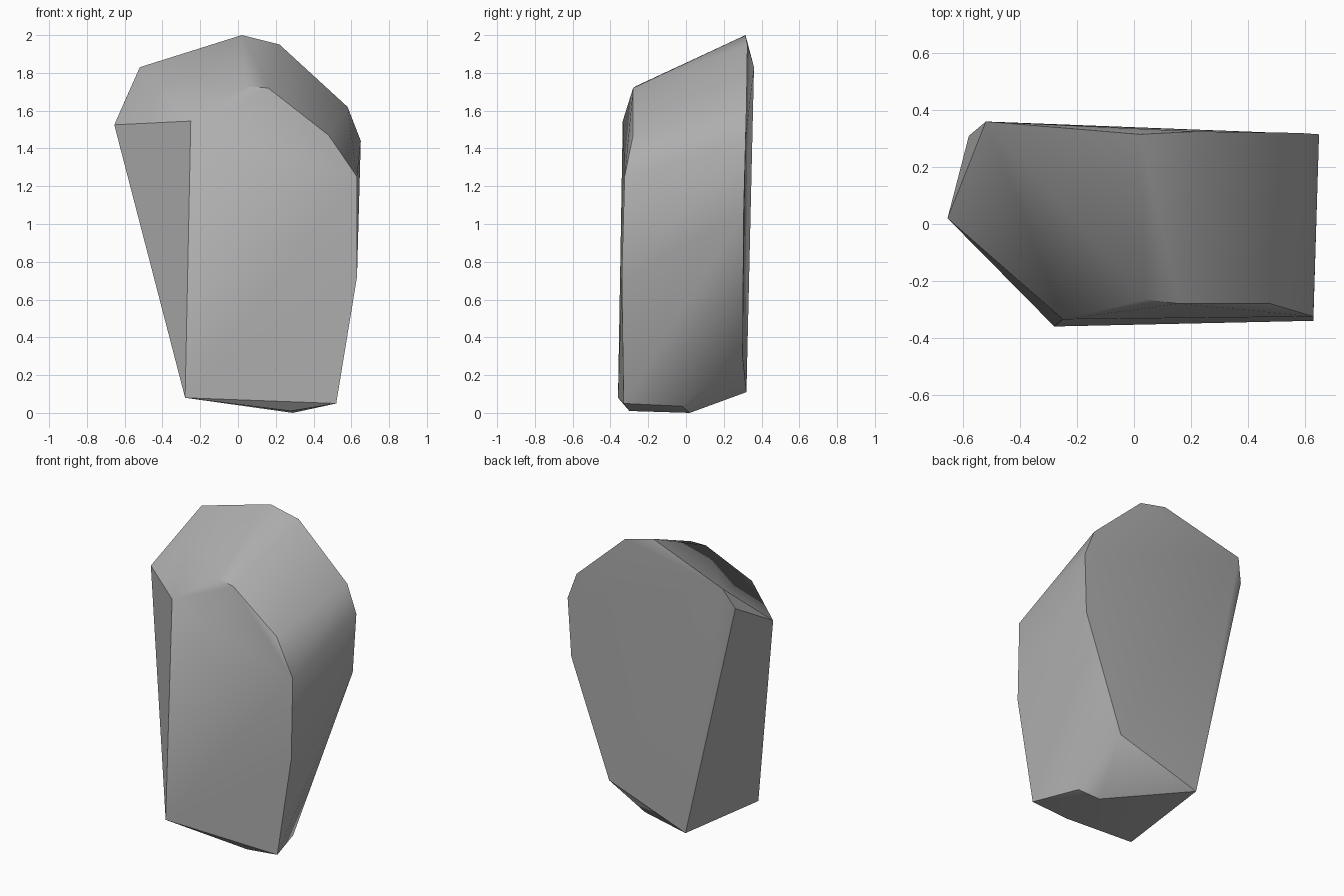
import bpy
import bmesh
import math

# Remove only the default cube
default_cube = bpy.data.objects.get("Cube")
if default_cube:
    bpy.data.objects.remove(default_cube, do_unlink=True)


def make_material(name, colour):
    material = bpy.data.materials.new(name)
    material.use_nodes = True
    material.diffuse_color = colour
    shader = material.node_tree.nodes["Principled BSDF"]
    shader.inputs["Base Color"].default_value = colour
    shader.inputs["Roughness"].default_value = 0.9
    return material


def make_boulder(name, corner_groups, material):
    """Wrap a convex shell round the chiselled corners of a stone."""
    shell = bmesh.new()
    for group in corner_groups:
        for corner in group:
            shell.verts.new(corner)
    hull = bmesh.ops.convex_hull(shell, input=shell.verts[:])
    # Drop any corners swallowed by the shell
    buried = [item for item in hull["geom_interior"]
              if isinstance(item, bmesh.types.BMVert)]
    bmesh.ops.delete(shell, geom=buried, context="VERTS")
    # Merge almost level triangles into broad chiselled faces
    bmesh.ops.dissolve_limit(shell, angle_limit=math.radians(3),
                             verts=shell.verts[:], edges=shell.edges[:])
    bmesh.ops.recalc_face_normals(shell, faces=shell.faces[:])
    mesh = bpy.data.meshes.new(name)
    shell.to_mesh(mesh)
    shell.free()
    mesh.materials.append(material)
    boulder = bpy.data.objects.new(name, mesh)
    bpy.context.collection.objects.link(boulder)
    return boulder


# Outline of the broad front face
front_face = [
    (-.28, -.36, .08), (.52, -.33, .05), (.63, -.34, .72), (.63, -.325, 1.25),
    (.48, -.28, 1.47), (.16, -.28, 1.72), (.04, -.265, 1.73), (-.25, -.335, 1.545),
]

# Outline of the taller back face
back_face = [
    (-.22, .32, .11), (.355, .3, .3), (.63, .305, 1.05), (.65, .315, 1.44),
    (.58, .32, 1.62), (.22, .325, 1.95), (.02, .315, 2), (-.52, .36, 1.83),
    (-.58, .31, 1.695),
]

# Jutting shoulder on one side and the worn underside
shoulder = [(-.655, .02, 1.525)]
underside = [(.28, -.3, .01), (.29, .02, 0), (.42, -.02, .035)]

stone_grey = make_material("stone grey", (.42, .42, .42, 1))
rock = make_boulder("rock", [front_face, back_face, shoulder, underside], stone_grey)

# Soften gentle bends while keeping the chiselled edges crisp
bpy.ops.object.select_all(action="DESELECT")
rock.select_set(True)
bpy.context.view_layer.objects.active = rock
bpy.ops.object.shade_smooth_by_angle(angle=math.radians(38))
